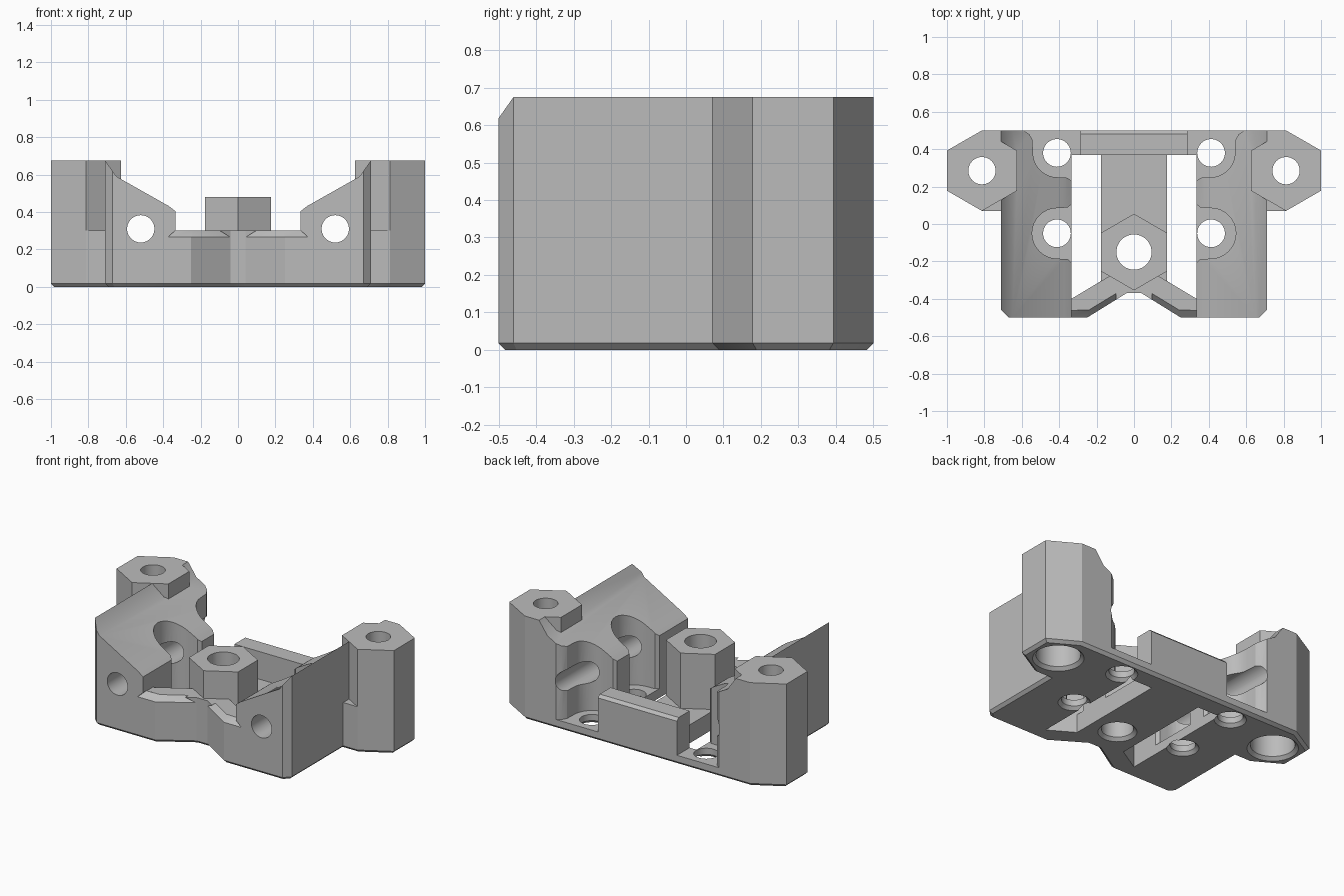
import bpy, bmesh
from math import sin, cos, pi

if "Cube" in bpy.data.objects:
    bpy.data.objects.remove(bpy.data.objects["Cube"])

grey = bpy.data.materials.new("plain_grey")
grey.use_nodes = True
grey.diffuse_color = (0.5, 0.5, 0.5, 1)
grey.node_tree.nodes["Principled BSDF"].inputs["Base Color"].default_value = (0.5, 0.5, 0.5, 1)


def make(name, bm):
    bmesh.ops.recalc_face_normals(bm, faces=bm.faces)
    mesh = bpy.data.meshes.new(name)
    bm.to_mesh(mesh)
    bm.free()
    mesh.materials.append(grey)
    ob = bpy.data.objects.new(name, mesh)
    bpy.context.collection.objects.link(ob)
    return ob


def prism(name, pts, lo, hi, axis="Z", top=None, foot=0):
    """Extrude a profile along an axis; top gives a second profile, foot bevels the bottom rim."""
    place = {"Z": lambda p, t: (p[0], p[1], t),
             "Y": lambda p, t: (p[0], t, p[1]),
             "X": lambda p, t: (t, p[0], p[1])}[axis]
    bm = bmesh.new()
    a = [bm.verts.new(place(p, lo)) for p in pts]
    b = [bm.verts.new(place(p, hi)) for p in (top or pts)]
    base = bm.faces.new(a)
    bm.faces.new(b)
    for i in range(len(a)):
        j = (i + 1) % len(a)
        bm.faces.new((a[i], a[j], b[j], b[i]))
    bmesh.ops.recalc_face_normals(bm, faces=bm.faces)
    if foot:
        bmesh.ops.bevel(bm, geom=list(base.edges), offset=foot, segments=1, affect="EDGES")
    return make(name, bm)


def ring(x, y, r, n, start=0.0, sweep=2 * pi):
    steps = n if sweep > 6.28 else n - 1
    return [(x + r * cos(start + sweep * i / steps), y + r * sin(start + sweep * i / steps))
            for i in range(n)]


def hexagon(x, y, r):
    return ring(x, y, r, 6, pi / 6)


def flip(pts, s):
    return [(s * x, y) for x, y in pts]


def combine(target, tool, operation="DIFFERENCE"):
    mod = target.modifiers.new("shape", "BOOLEAN")
    mod.operation = operation
    mod.solver = "EXACT"
    mod.object = tool
    bpy.context.view_layer.objects.active = target
    bpy.ops.object.modifier_apply(modifier=mod.name)
    bpy.data.objects.remove(tool)


def bore(body, x, y, r, lo, hi, axis="Z"):
    combine(body, prism("bore", ring(x, y, r, 40), lo, hi, axis))


def countersink(body, x, y, r):
    combine(body, prism("countersink", ring(x, y, r + 0.03, 40), -0.01, 0.02,
                        top=ring(x, y, r, 40)))


# Outer block with bevelled foot and notched front
half = [(0.04, -0.37), (0.25, -0.5), (0.67, -0.5), (0.71, -0.46), (0.71, 0.07),
        (0.813, 0.07), (1, 0.178), (1, 0.393), (0.813, 0.5)]
body = prism("mount_body", half + flip(half[::-1], -1), 0, 0.675, foot=0.018)

# Sloping trench, leaving the corner posts standing
slope = [(0.335, 0.3), (0.335, 0.405), (0.37, 0.432), (0.65, 0.59), (0.71, 0.675), (0.745, 0.725)]
trench = prism("trench", slope + flip(slope[::-1], -1), -0.7, 0.7, "Y")
for s in (1, -1):
    combine(trench, prism("post_shape", hexagon(s * 0.813, 0.285, 0.2155), -0.1, 0.9))
combine(body, trench)

# Sunken floor behind the front wall, then the centre post
well = [(0.335, 0.37), (0.335, -0.4), (0, -0.2)]
combine(body, prism("well", well + flip(well[1::-1], -1), 0.12, 0.5))
combine(body, prism("centre_post", hexagon(0, -0.15, 0.2045), 0.05, 0.48), "UNION")

for s in (1, -1):
    # Ledge beside each corner post
    combine(body, prism("ledge", flip([(0.71, 0.03), (0.813, 0.07), (0.71, 0.1295)], s), 0.3, 0.8))
    # Long slot beside the centre strip
    combine(body, prism("slot", flip([(0.176, -0.305), (0.335, -0.4), (0.335, 0.37),
                                      (0.176, 0.37)], s), -0.1, 0.4))
    # Bevel along the top of the front wall
    low = [(0.375, -0.501), (0.25, -0.501), (0.04, -0.371), (0.04, -0.6), (0.375, -0.6)]
    high = [(0.335, -0.46), (0.24, -0.457), (0.1, -0.372), (0.1, -0.6), (0.335, -0.6)]
    combine(body, prism("front_bevel", flip(low, s), 0.265, 0.302, top=flip(high, s)))
    # Screw pockets with flared mouths
    front = ([(0.3, -0.22), (0.335, -0.205), (0.355, -0.188)]
             + ring(0.41, -0.05, 0.135, 17, -pi / 2, pi)
             + [(0.355, 0.088), (0.335, 0.105), (0.3, 0.12)])
    back = ([(0.285, 0.6), (0.285, 0.3), (0.3, 0.215), (0.335, 0.23), (0.355, 0.247)]
            + ring(0.41, 0.38, 0.13, 10, -pi / 2, pi / 2)
            + [(0.543, 0.45), (0.56, 0.48), (0.59, 0.501), (0.62, 0.6)])
    combine(body, prism("front_pocket", flip(front, s), 0.06, 0.8))
    combine(body, prism("back_pocket", flip(back, s), 0.06, 0.8))
    # Screw holes, rod holes and post bores
    for y in (-0.05, 0.38):
        bore(body, s * 0.412, y, 0.074, -0.1, 0.2)
        countersink(body, s * 0.412, y, 0.074)
    bore(body, s * 0.52, 0.31, 0.073, -0.7, 0.7, "Y")
    bore(body, s * 0.813, 0.285, 0.073, -0.1, 0.8)
    bore(body, s * 0.813, 0.285, 0.13, -0.1, 0.3)
    countersink(body, s * 0.813, 0.285, 0.13)

# Centre bore and softened back lip
bore(body, 0, -0.15, 0.094, -0.1, 0.6)
countersink(body, 0, -0.15, 0.094)
combine(body, prism("lip_bevel", [(0.48, 0.302), (0.502, 0.28), (0.52, 0.32)], -0.3, 0.3, "X"))

body.data.materials.clear()
body.data.materials.append(grey)
for face in body.data.polygons:
    face.material_index = 0
bpy.ops.object.select_all(action="DESELECT")
body.select_set(True)
bpy.context.view_layer.objects.active = body
bpy.ops.object.shade_smooth_by_angle(angle=pi / 7)
